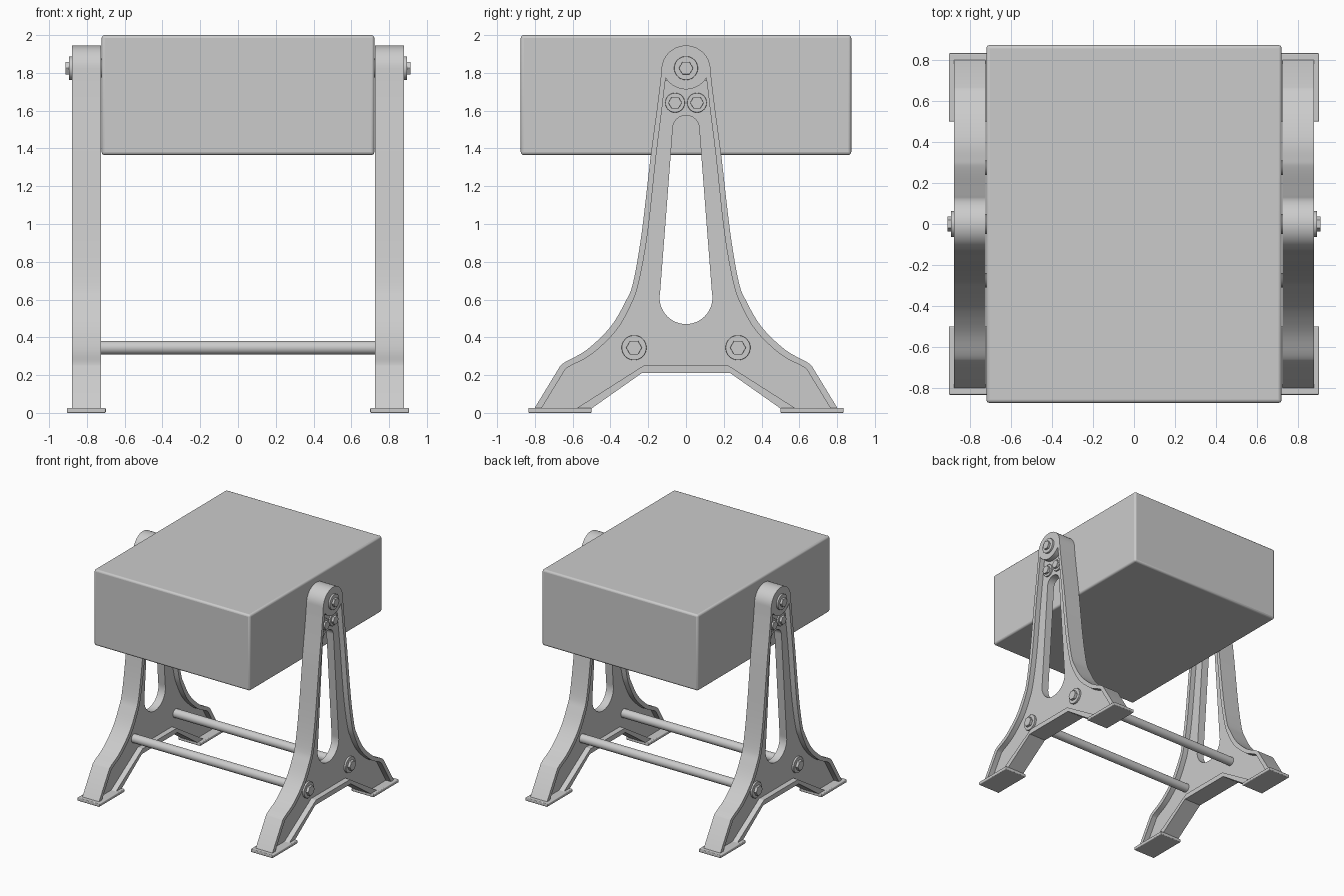
import bpy
import math

cube = bpy.data.objects.get("Cube")
if cube:
    bpy.data.objects.remove(cube, do_unlink=True)

grey = bpy.data.materials.new("light grey")
grey.use_nodes = True
grey.diffuse_color = (0.6, 0.6, 0.6, 1)
grey.node_tree.nodes["Principled BSDF"].inputs["Base Color"].default_value = (0.6, 0.6, 0.6, 1)


def finish(obj, name, bevel=0.0):
    """Name, colour, optionally round the edges, and smooth."""
    obj.name = name
    obj.data.materials.clear()
    obj.data.materials.append(grey)
    if bevel:
        mod = obj.modifiers.new("rounded edges", "BEVEL")
        mod.width = bevel
        mod.segments = 3
        mod.limit_method = "ANGLE"
        mod.angle_limit = math.radians(50)
    bpy.ops.object.select_all(action="DESELECT")
    obj.select_set(True)
    bpy.context.view_layer.objects.active = obj
    bpy.ops.object.shade_smooth_by_angle(angle=math.radians(32))
    return obj


def box(name, lo, hi, bevel):
    bpy.ops.mesh.primitive_cube_add(size=1, location=[(a + b) / 2 for a, b in zip(lo, hi)])
    obj = bpy.context.object
    obj.scale = [b - a for a, b in zip(lo, hi)]
    bpy.ops.object.transform_apply(location=False, rotation=False, scale=True)
    return finish(obj, name, bevel)


def rod(name, x0, x1, y, z, radius, sides=40, bevel=0.0):
    """Cylinder lying along x."""
    bpy.ops.mesh.primitive_cylinder_add(vertices=sides, radius=radius, depth=abs(x1 - x0),
                                        location=((x0 + x1) / 2, y, z),
                                        rotation=(0, math.pi / 2, 0))
    return finish(bpy.context.object, name, bevel)


def plate(name, loops, x0, x1):
    """Extrude closed (y, z) loops along x; inner loops become holes."""
    curve = bpy.data.curves.new(name, "CURVE")
    curve.dimensions = "2D"
    curve.fill_mode = "BOTH"
    curve.extrude = abs(x1 - x0) / 2
    for pts in loops:
        spline = curve.splines.new("POLY")
        spline.points.add(len(pts) - 1)
        for p, (y, z) in zip(spline.points, pts):
            p.co = (y, z, 0, 1)
        spline.use_cyclic_u = True
    obj = bpy.data.objects.new(name, curve)
    bpy.context.collection.objects.link(obj)
    # local x, y, z become world y, z, x
    obj.rotation_euler = (math.pi / 2, 0, math.pi / 2)
    obj.location.x = (x0 + x1) / 2
    bpy.ops.object.select_all(action="DESELECT")
    obj.select_set(True)
    bpy.context.view_layer.objects.active = obj
    bpy.ops.object.convert(target="MESH")
    return finish(bpy.context.object, name)


def arc(cz, r, a0, a1, n=14):
    return [(r * math.cos(math.radians(a0 + (a1 - a0) * i / n)),
             cz + r * math.sin(math.radians(a0 + (a1 - a0) * i / n))) for i in range(n + 1)]


def mirrored(half):
    """Close a half outline, given from top to bottom, across y = 0."""
    return half + [(-y, z) for y, z in reversed(half) if y > 1e-5]


def smooth(pts, n=4):
    """Catmull-Rom curve through the points."""
    p = [pts[0]] + pts + [pts[-1]]
    out = []
    for i in range(1, len(p) - 2):
        for k in range(n):
            t = k / n
            out.append(tuple(0.5 * (2 * b + (c - a) * t + (2 * a - 5 * b + 4 * c - d) * t * t
                                    + (3 * b - a - 3 * c + d) * t ** 3)
                             for a, b, c, d in zip(p[i - 1], p[i], p[i + 1], p[i + 2])))
    return out + [pts[-1]]


# Side frame outlines, right half
outer = mirrored(
    arc(1.815, 0.13, 90, 4)
    + smooth([(0.135, 1.76), (0.155, 1.6), (0.187, 1.36), (0.235, 0.95), (0.28, 0.69),
              (0.32, 0.59), (0.40, 0.455), (0.524, 0.335), (0.635, 0.272), (0.665, 0.25)])
    + [(0.805, 0.02), (0.505, 0.02), (0.235, 0.21)])
recess = mirrored(
    arc(1.84, 0.127, -90, -32)
    + smooth([(0.118, 1.69), (0.128, 1.6), (0.158, 1.36), (0.203, 0.95), (0.25, 0.69),
              (0.29, 0.575), (0.37, 0.435), (0.50, 0.31), (0.61, 0.25), (0.638, 0.232)])
    + [(0.765, 0.024), (0.58, 0.024), (0.225, 0.25)])
web_edge = mirrored(
    [(0, 1.76), (0.11, 1.76)]
    + smooth([(0.14, 1.6), (0.17, 1.36), (0.215, 0.95), (0.262, 0.69), (0.305, 0.58),
              (0.385, 0.44), (0.51, 0.32), (0.65, 0.24)])
    + [(0.78, 0.022), (0.55, 0.022), (0.23, 0.23)])
window = mirrored(arc(1.505, 0.07, 90, 5) + arc(0.61, 0.14, 12, -90))

WEB_IN, WEB_OUT = 0.77, 0.835
for s, side in ((1, "left"), (-1, "right")):
    # Cast frame: full-width rim around a thinner web
    plate(f"{side}_frame_rim", [outer, recess], s * 0.725, s * 0.88)
    plate(f"{side}_frame_web", [web_edge, window], s * WEB_IN, s * WEB_OUT)

    # Pivot, upper and cross rod bolts
    bolts = [("pivot", 0, 1.825, 0.063, 0.038, 0.88, 0.015, 0.018)]
    for e, end in ((1, "back"), (-1, "front")):
        bolts.append((f"upper_{end}", e * 0.058, 1.642, 0.052, 0.036, WEB_OUT, 0.012, 0.02))
        bolts.append((f"rod_{end}", e * 0.275, 0.345, 0.066, 0.042, WEB_OUT, 0.016, 0.022))
    for name, y, z, r, hex_r, x, thick, head in bolts:
        rod(f"{side}_{name}_washer", s * (x - 0.01), s * (x + thick), y, z, r, bevel=0.003)
        rod(f"{side}_{name}_bolt_head", s * (x + thick - 0.002), s * (x + thick + head),
            y, z, hex_r, 6, bevel=0.002)

    # Foot pads
    for e, end in ((1, "back"), (-1, "front")):
        xs = sorted((s * 0.70, s * 0.905))
        ys = sorted((e * 0.50, e * 0.835))
        box(f"{side}_{end}_foot_pad", (xs[0], ys[0], 0), (xs[1], ys[1], 0.026), 0.006)

# Cross rods between the frames
for e, end in ((1, "back"), (-1, "front")):
    rod(f"{end}_cross_rod", -WEB_IN - 0.01, WEB_IN + 0.01, e * 0.275, 0.345, 0.036)

# Large block hung between the frames
box("main_block", (-0.722, -0.875, 1.365), (0.722, 0.875, 2.0), 0.016)
# Pivot pin joining the block to both frames
rod("pivot_pin", -0.8, 0.8, 0, 1.825, 0.05)
